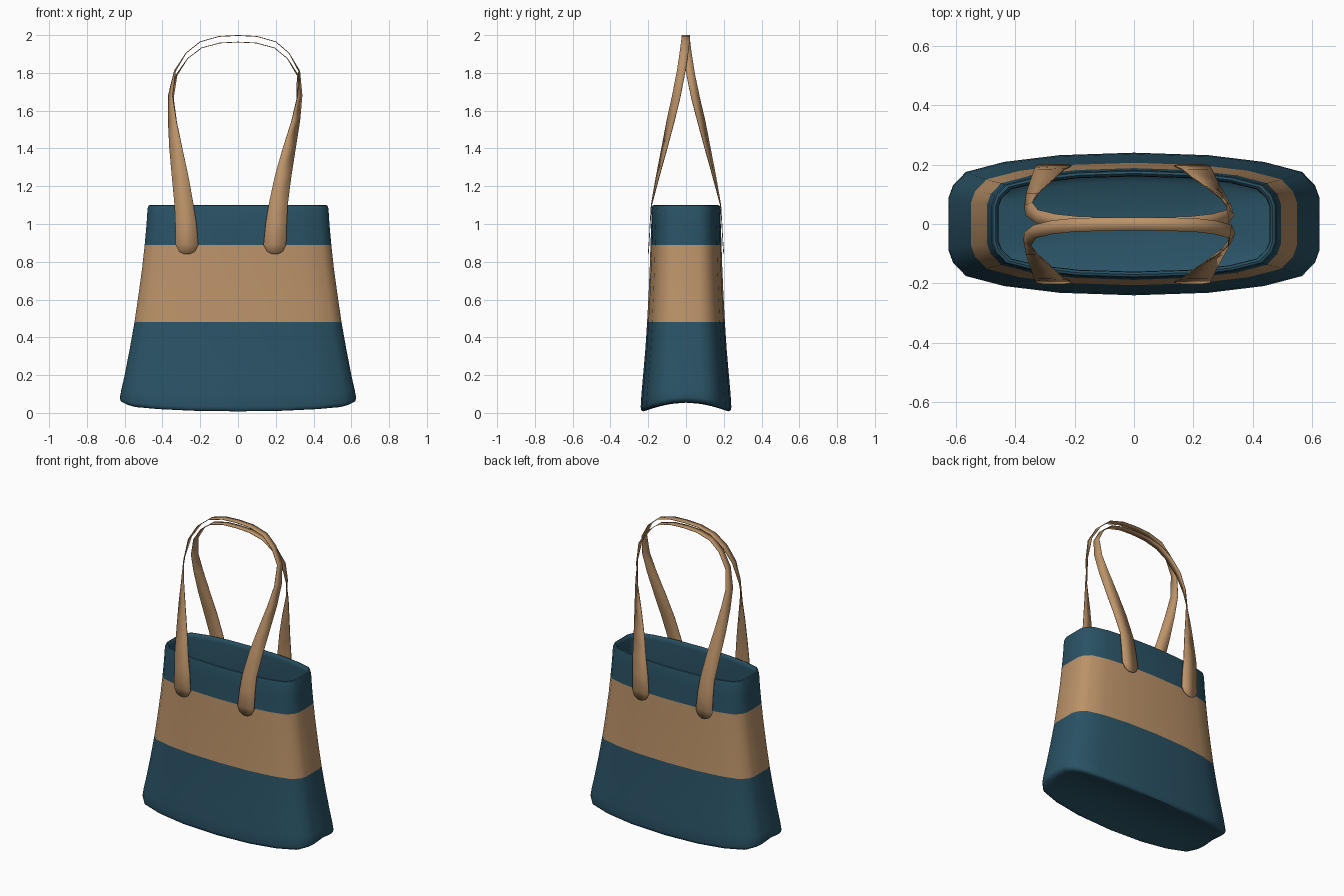
import bpy, bmesh
from mathutils import Vector

if "Cube" in bpy.data.objects:
    bpy.data.objects.remove(bpy.data.objects["Cube"])

def material(name, rgb):
    m = bpy.data.materials.new(name)
    m.diffuse_color = (*rgb, 1)
    m.use_nodes = True
    m.node_tree.nodes["Principled BSDF"].inputs["Base Color"].default_value = m.diffuse_color
    return m

BLUE = material("blue_cloth", (0.023, 0.085, 0.13))
TAN = material("tan_leather", (0.50, 0.29, 0.14))

# Quarter of the body outline, as fractions of half width and half depth
QUARTER = [(1, 0), (1, .36), (.975, .54), (.905, .73), (.70, .87), (.40, .965), (0, 1)]
OUTLINE = (QUARTER + [(-x, y) for x, y in QUARTER[-2::-1]]
           + [(-x, -y) for x, y in QUARTER[1:]] + [(x, -y) for x, y in QUARTER[-2:0:-1]])

def finish(name, bm, mat, angle=0.9):
    me = bpy.data.meshes.new(name)
    bm.to_mesh(me)
    bm.free()
    ob = bpy.data.objects.new(name, me)
    bpy.context.collection.objects.link(ob)
    me.materials.append(mat)
    bpy.ops.object.select_all(action='DESELECT')
    ob.select_set(True)
    bpy.context.view_layer.objects.active = ob
    bpy.ops.object.shade_smooth_by_angle(angle=angle)
    return ob

def arch(y):
    return 0.052 * (1 - min(1, abs(y) / .235) ** 2)

def shell(name, rings, mat, cap_start=False, cap_end=False):
    """Skin rings of (half width, half depth, z, arch amount)."""
    bm = bmesh.new()
    n = len(OUTLINE)
    rows = [[bm.verts.new((x * w, y * d, z + a * arch(y * d))) for x, y in OUTLINE]
            for w, d, z, a in rings]
    for lo, hi in zip(rows, rows[1:]):
        for i in range(n):
            j = (i + 1) % n
            bm.faces.new((lo[i], lo[j], hi[j], hi[i]))
    for use, row, ring, flip in ((cap_start, rows[0], rings[0], True),
                                 (cap_end, rows[-1], rings[-1], False)):
        if use:
            c = bm.verts.new((0, 0, ring[2] + ring[3] * arch(0)))
            for i in range(n):
                f = (row[i], row[(i + 1) % n], c)
                bm.faces.new(f[::-1] if flip else f)
    return finish(name, bm, mat)

# Lower body with arched base
shell("lower_body", [
    (.20, .08, .002, 1), (.40, .155, .002, 1), (.56, .212, .002, 1), (.60, .228, .005, 1),
    (.62, .237, .016, 1), (.625, .24, .032, 1), (.617, .236, .10, .5),
    (.60, .227, .20, 0), (.573, .215, .34, 0), (.548, .206, .48, 0)], BLUE, cap_start=True)

# Contrasting middle band
shell("middle_band", [(.548, .206, .48, 0), (.526, .198, .63, 0),
                      (.507, .192, .77, 0), (.494, .188, .89, 0)], TAN)

# Upper collar, rolled rim and inner lining
shell("collar_and_lining", [
    (.494, .188, .89, 0), (.484, .184, 1.0, 0), (.479, .182, 1.08, 0), (.474, .178, 1.097, 0),
    (.466, .170, 1.10, 0), (.458, .162, 1.093, 0), (.456, .160, 1.07, 0),
    (.465, .165, .89, 0), (.51, .18, .50, 0), (.55, .20, .20, 0),
    (.52, .18, .12, 0), (.40, .14, .09, 0)], BLUE, cap_end=True)

# Strap stations: z, outer x, inner x, outer y, inner y, inward shift of the right leg
STRAP = [(.84, .285, .255, -.200, -.200, .073), (.855, .312, .228, -.199, -.199, .075),
         (.89, .33, .21, -.196, -.196, .075), (1.0, .332, .22, -.190, -.190, .074),
         (1.1, .336, .235, -.182, -.184, .073), (1.25, .35, .262, -.142, -.158, .068),
         (1.4, .363, .295, -.100, -.129, .058), (1.55, .370, .327, -.060, -.101, .042),
         (1.68, .369, .347, -.028, -.073, .030), (1.81, .337, .331, -.003, -.048, .010),
         (1.905, .275, .275, .012, -.034, .005), (1.965, .20, .20, .020, -.026, 0),
         (1.993, .10, .10, .022, -.023, 0)]

def strap(name, side, drop):
    bm = bmesh.new()
    def pair(sign, row):
        z, xo, xi, yo, yi, shift = row
        t = max(0, min(1, (z - 1.5) / .5))
        k, s = 1 - .04 * t * drop, shift if sign > 0 else 0
        z -= .035 * t * drop
        return [bm.verts.new((sign * (x - s) * k, y * side, z)) for x, y in ((xo, yo), (xi, yi))]
    rows = [pair(-1, r) for r in STRAP]
    rows.append(pair(1, (1.998, 0, 0, .022, -.022, 0)))
    rows += [pair(1, r) for r in reversed(STRAP)]
    for a, b in zip(rows, rows[1:]):
        bm.faces.new((a[0], b[0], b[1], a[1]))
    bmesh.ops.recalc_face_normals(bm, faces=bm.faces)
    ob = finish(name, bm, TAN)
    mod = ob.modifiers.new("thickness", 'SOLIDIFY')
    mod.thickness = .004
    mod.offset = 0

# Pair of straps, the back one nested just under the front one
strap("front_strap", 1, 0)
strap("back_strap", -1, 1)
